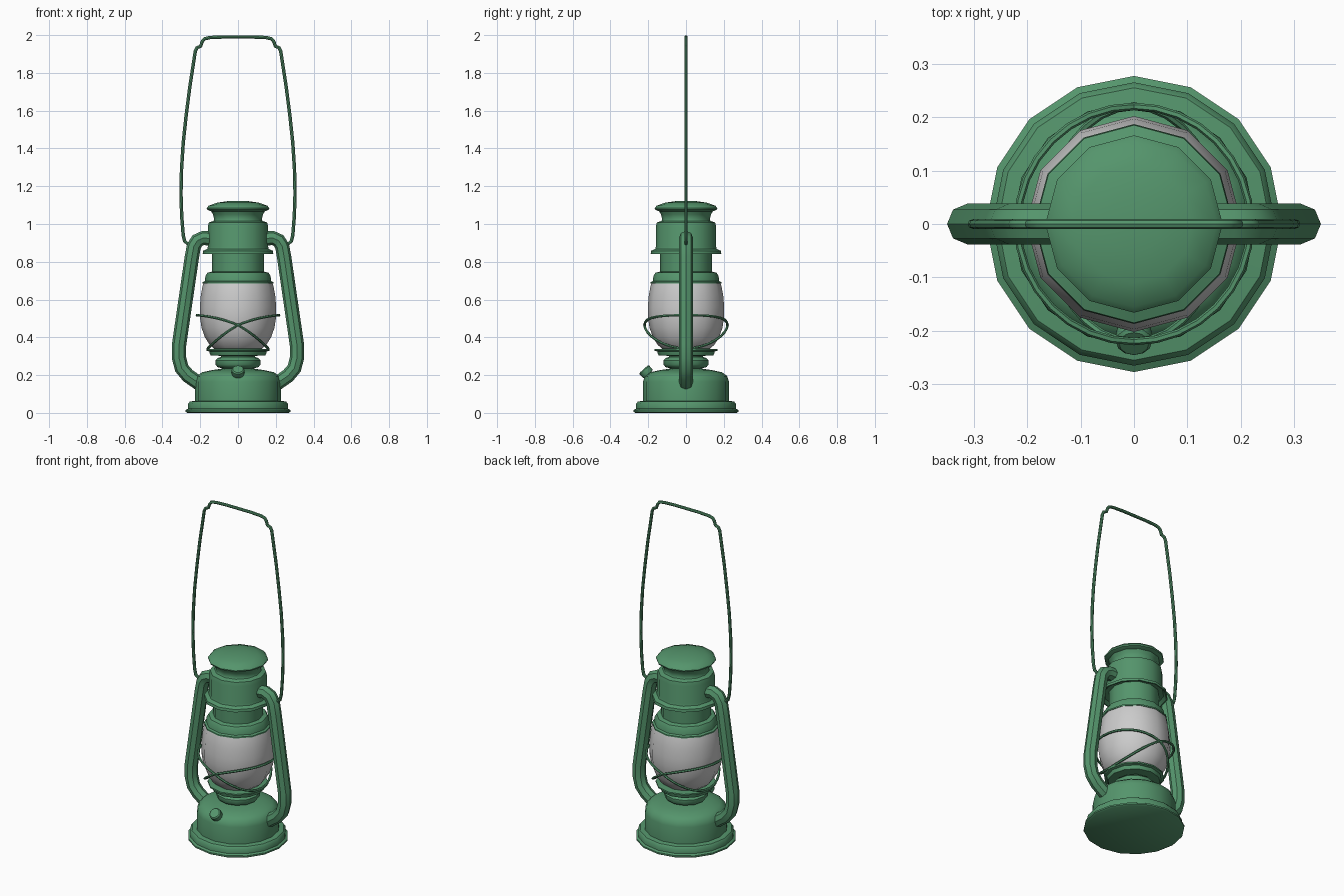
import bpy, bmesh, math
from mathutils import Vector, Matrix

if "Cube" in bpy.data.objects:
    bpy.data.objects.remove(bpy.data.objects["Cube"])

green = bpy.data.materials.new("green_paint")
green.diffuse_color = (0.09, 0.30, 0.15, 1)
green.use_nodes = True
green.node_tree.nodes["Principled BSDF"].inputs["Base Color"].default_value = green.diffuse_color


def finish(bm, name, mat=green):
    bmesh.ops.recalc_face_normals(bm, faces=bm.faces)
    me = bpy.data.meshes.new(name)
    bm.to_mesh(me)
    bm.free()
    ob = bpy.data.objects.new(name, me)
    bpy.context.collection.objects.link(ob)
    if mat:
        me.materials.append(mat)
    bpy.ops.object.select_all(action='DESELECT')
    ob.select_set(True)
    bpy.context.view_layer.objects.active = ob
    bpy.ops.object.shade_smooth_by_angle(angle=math.radians(40))
    return ob


def skin(bm, rings, closed=False):
    """Bridge successive rings of vertices; cap the ends of an open run."""
    n = len(rings[0])
    pairs = list(zip(rings, rings[1:]))
    if closed:
        pairs.append((rings[-1], rings[0]))
    for a, b in pairs:
        for i in range(n):
            j = (i + 1) % n
            bm.faces.new((a[i], a[j], b[j], b[i]))
    if not closed:
        bm.faces.new(rings[0])
        bm.faces.new(rings[-1])


def lathe(name, profile, sides, mat=green, matrix=None):
    bm = bmesh.new()
    rings = []
    for r, z in profile:
        rings.append([bm.verts.new((r * math.cos(k * math.tau / sides),
                                    r * math.sin(k * math.tau / sides), z))
                      for k in range(sides)])
    skin(bm, rings)
    if matrix:
        bm.transform(matrix)
    return finish(bm, name, mat)


def sweep(name, path, radius, sides, ref, closed=False):
    bm = bmesh.new()
    pts = [Vector(p) for p in path]
    n = len(pts)
    rings = []
    for i, p in enumerate(pts):
        a = pts[i - 1] if closed or i > 0 else p
        b = pts[(i + 1) % n] if closed or i < n - 1 else p
        t = (b - a).normalized()
        u = t.cross(Vector(ref)).normalized()
        v = t.cross(u)
        rings.append([bm.verts.new(p + radius * (math.cos(k * math.tau / sides) * u
                                                 + math.sin(k * math.tau / sides) * v))
                      for k in range(sides)])
    skin(bm, rings, closed)
    return finish(bm, name)


# Fuel tank base
lathe("fuel_tank", [(0.268, 0), (0.277, 0.006), (0.277, 0.015), (0.265, 0.022), (0.265, 0.048),
                    (0.255, 0.06), (0.228, 0.064), (0.228, 0.165), (0.218, 0.195),
                    (0.19, 0.215), (0.14, 0.226), (0.085, 0.234)], 16)

# Burner and globe plate
lathe("burner", [(0.08, 0.22), (0.085, 0.236), (0.108, 0.242), (0.12, 0.256), (0.12, 0.278),
                 (0.108, 0.29), (0.09, 0.296), (0.09, 0.302), (0.145, 0.304), (0.15, 0.315),
                 (0.152, 0.325), (0.167, 0.329), (0.167, 0.337), (0.12, 0.34)], 12)

# Glass globe
lathe("glass_globe", [(0.12, 0.335), (0.15, 0.36), (0.175, 0.40), (0.193, 0.45), (0.202, 0.51),
                      (0.202, 0.56), (0.197, 0.62), (0.188, 0.67), (0.18, 0.695)], 12, None)

# Collar above the globe, with the inner chimney
lathe("globe_collar", [(0.175, 0.683), (0.187, 0.684), (0.187, 0.692), (0.176, 0.698),
                       (0.172, 0.725), (0.162, 0.742), (0.138, 0.748), (0.138, 0.87)], 12)

# Hood with flared skirt, open underneath, and domed cap
lathe("hood", [(0.136, 0.862), (0.165, 0.86), (0.18, 0.842), (0.187, 0.842), (0.185, 0.858), (0.163, 0.868),
               (0.16, 0.88), (0.16, 0.985), (0.154, 1.008), (0.13, 1.016), (0.126, 1.024),
               (0.132, 1.05), (0.144, 1.07)], 12)
lathe("cap", [(0.14, 1.066), (0.164, 1.076), (0.166, 1.084), (0.155, 1.097),
              (0.11, 1.113), (0.055, 1.121), (0.015, 1.123)], 12)

# Air tubes at both sides
tube = sweep("side_air_tube", [(0.13, 0, 0.922), (0.185, 0, 0.926), (0.215, 0, 0.912), (0.234, 0, 0.882),
                               (0.245, 0, 0.82), (0.312, 0, 0.36), (0.312, 0, 0.29), (0.298, 0, 0.236),
                               (0.265, 0, 0.197), (0.19, 0, 0.145)], 0.038, 8, (0, 1, 0))
mod = tube.modifiers.new("mirror", 'MIRROR')
mod.use_axis = (True, False, False)

# Carrying handle
half = [(0.235, 0.90), (0.265, 0.895), (0.282, 0.908), (0.29, 0.94), (0.298, 1.04), (0.302, 1.16),
        (0.299, 1.29), (0.29, 1.43), (0.275, 1.57), (0.256, 1.72), (0.236, 1.85), (0.226, 1.915),
        (0.217, 1.933), (0.197, 1.942), (0.19, 1.965), (0.178, 1.98), (0.15, 1.987), (0.08, 1.99)]
path = [(x, 0, z) for x, z in half] + [(-x, 0, z) for x, z in reversed(half)]
sweep("carrying_handle", path, 0.009, 8, (0, 1, 0))

# Two crossed wire guards round the globe
for side, label in ((1, "right"), (-1, "left")):
    loop = []
    for k in range(32):
        c, s = math.cos(k * math.tau / 32), math.sin(k * math.tau / 32)
        loop.append((side * c * (0.218 if c > 0 else 0.16), 0.22 * s,
                     0.465 + 0.088 * c - 0.036 * c * c))
    sweep("wire_guard_" + label, loop, 0.007, 6, (0, 0, 1), True)

# Tilted filler cap on the front of the tank
tilt = Matrix.Translation((0, -0.224, 0.232)) @ Matrix.Rotation(math.radians(42), 4, 'X')
lathe("filler_cap", [(0.022, -0.09), (0.022, -0.038), (0.032, -0.036), (0.034, -0.03),
                     (0.034, -0.006), (0.028, 0)], 12, green, tilt)
